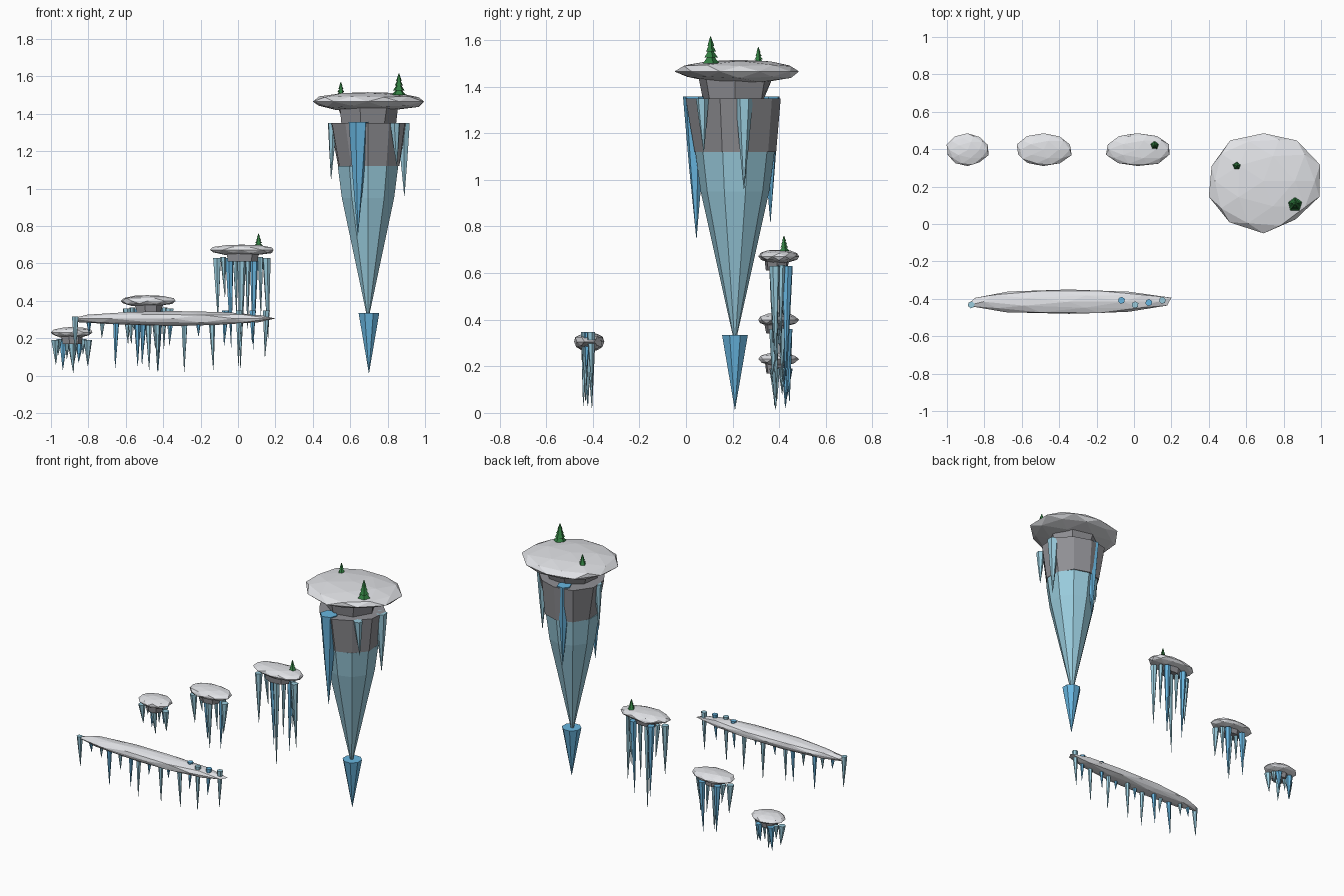
import bpy
import bmesh
import math
import random
from mathutils import Vector, Matrix

default_cube = bpy.data.objects.get("Cube")
if default_cube:
    bpy.data.objects.remove(default_cube, do_unlink=True)


def make_material(name, red, green, blue):
    material = bpy.data.materials.new(name)
    material.use_nodes = True
    color = (red, green, blue, 1)
    material.diffuse_color = color
    shader = next(n for n in material.node_tree.nodes if n.type == "BSDF_PRINCIPLED")
    shader.inputs["Base Color"].default_value = color
    shader.inputs["Roughness"].default_value = 0.8
    return material


SNOW = make_material("snow", 0.75, 0.76, 0.79)
ROCK = make_material("grey rock", 0.28, 0.28, 0.30)
PALE_ICE = make_material("pale ice", 0.32, 0.60, 0.72)
BLUE_ICE = make_material("blue ice", 0.14, 0.47, 0.75)
PINE = make_material("pine green", 0.03, 0.20, 0.05)
BARK = make_material("bark", 0.10, 0.05, 0.02)


def finish(name, bm, materials):
    bmesh.ops.recalc_face_normals(bm, faces=bm.faces)
    mesh = bpy.data.meshes.new(name)
    bm.to_mesh(mesh)
    bm.free()
    for material in materials:
        mesh.materials.append(material)
    part = bpy.data.objects.new(name, mesh)
    bpy.context.collection.objects.link(part)
    return part


def add_loft(bm, center, rings, sides, slot=0, lean=(0, 0), jitter=0, turn=0):
    """Stack polygon rings given as (height, radius) and cap both ends."""
    loops = []
    for index, (height, radius) in enumerate(rings):
        share = index / (len(rings) - 1)
        loop = []
        for side in range(sides):
            angle = turn + math.tau * side / sides
            reach = radius * (1 + random.uniform(-jitter, jitter))
            loop.append(bm.verts.new((
                center[0] + lean[0] * share + reach * math.cos(angle),
                center[1] + lean[1] * share + reach * math.sin(angle),
                height)))
        loops.append(loop)
    faces = [bm.faces.new(loops[0]), bm.faces.new(loops[-1])]
    for lower, upper in zip(loops, loops[1:]):
        for side in range(sides):
            after = (side + 1) % sides
            faces.append(bm.faces.new((lower[side], lower[after], upper[after], upper[side])))
    for face in faces:
        face.material_index = slot


def snow_cap(name, low, high, seed):
    """Roughened low-poly ball squashed to fill a box."""
    random.seed(seed)
    bm = bmesh.new()
    bmesh.ops.create_icosphere(bm, subdivisions=2, radius=1)
    for vert in bm.verts:
        vert.co *= random.uniform(0.94, 1.06)
    for axis in range(3):
        values = [vert.co[axis] for vert in bm.verts]
        start, span = min(values), max(values) - min(values)
        for vert in bm.verts:
            share = (vert.co[axis] - start) / span
            vert.co[axis] = low[axis] + share * (high[axis] - low[axis])
    return finish(name, bm, [SNOW])


def rock_block(name, center, size, bottom, top, seed):
    """Irregular rock slab, wider at the top."""
    random.seed(seed)
    bm = bmesh.new()
    add_loft(bm, (0, 0), [(bottom, 0.85), (top, 1)], 7, jitter=0.08)
    bmesh.ops.transform(bm, verts=bm.verts, matrix=Matrix.Translation(Vector((*center, 0)))
                        @ Matrix.Diagonal((size[0], size[1], 1, 1)))
    return finish(name, bm, [ROCK])


def icicles(name, items):
    """Each item is x, y, top, tip, radius, slot (0 pale, 1 blue)."""
    random.seed(name)
    bm = bmesh.new()
    for x, y, top, tip, radius, slot in items:
        lean = (random.uniform(-0.01, 0.01), random.uniform(-0.01, 0.01))
        middle = top + (tip - top) * 0.5
        add_loft(bm, (x, y), [(top, radius), (middle, radius * 0.55), (tip, 0.001)],
                 6, slot, lean, turn=random.uniform(0, 1))
    return finish(name, bm, [PALE_ICE, BLUE_ICE])


def pine_tree(name, x, y, base, height, radius):
    bm = bmesh.new()
    add_loft(bm, (x, y), [(base - height * 0.1, radius * 0.25),
                          (base + height * 0.2, radius * 0.25)], 5, 1)
    for tier in range(4):
        start = base + height * (0.08 + tier * 0.2)
        width = radius * (1 - tier * 0.2)
        add_loft(bm, (x, y), [(start, width), (start + height * 0.32, width * 0.12)],
                 5, turn=math.pi / 2)
    return finish(name, bm, [PINE, BARK])


# Large floating island
snow_cap("large_snow_cap", (0.40, -0.05, 1.415), (0.995, 0.485, 1.515), 4)
rock_block("large_rock_neck", (0.69, 0.21), (0.17, 0.16), 1.345, 1.43, 2)

hub = (0.695, 0.21)
random.seed(6)
crown = bmesh.new()
add_loft(crown, hub, [(1.12, 0.168), (1.35, 0.205)], 10, jitter=0.09, turn=math.pi / 2)
finish("large_rock_crown", crown, [ROCK])

body = bmesh.new()
add_loft(body, hub, [(1.12, 0.17), (0.95, 0.147), (0.335, 0.01)], 10, turn=math.pi / 2)
finish("large_ice_body", body, [PALE_ICE])

tip = bmesh.new()
add_loft(tip, (0.70, 0.21), [(0.335, 0.06), (0.015, 0.001)], 8, turn=math.pi / 8)
finish("large_ice_tip", tip, [BLUE_ICE])

icicles("large_icicles", [
    (0.645, 0.04, 1.357, 0.75, 0.055, 1),
    (0.65, 0.36, 1.357, 0.82, 0.045, 1),
    (0.505, 0.21, 1.35, 1.05, 0.026, 0),
    (0.885, 0.25, 1.35, 0.96, 0.038, 0),
    (0.84, 0.07, 1.35, 1.12, 0.028, 0),
])
pine_tree("front_pine", 0.86, 0.105, 1.49, 0.125, 0.04)
pine_tree("back_pine", 0.55, 0.31, 1.495, 0.075, 0.025)

# Three stepping islands behind the long ledge
steps = [
    ("low", -0.89, 0.112, 0.20, 0.26, [0.06, 0.03, 0.015, 0.07, 0.05]),
    ("middle", -0.48, 0.147, 0.37, 0.43, [0.17, 0.05, 0.03, 0.02, 0.16]),
    ("high", 0.02, 0.17, 0.64, 0.70, [0.30, 0.15, 0.04, 0.14, 0.20]),
]
for seed, (name, x, half, bottom, top, tips) in enumerate(steps):
    snow_cap(name + "_snow_cap", (x - half, 0.31, bottom), (x + half, 0.485, top), seed)
    rock_block(name + "_rock", (x, 0.39), (half * 0.55, 0.055),
               bottom - 0.03, bottom + 0.02, seed)
    spikes = []
    for index, end in enumerate(tips):
        spread = (index - 2) / 2
        depth = 0.38 + 0.055 * (index % 2)
        spikes.append((x + spread * half * 0.78, depth, bottom - 0.01, end, 0.023, index % 2))
        if index < 4:
            spikes.append((x + (spread + 0.25) * half * 0.78, 0.41, bottom - 0.005,
                           end + (bottom - end) * 0.35, 0.016, 0))
    icicles(name + "_icicles", spikes)
pine_tree("small_pine", 0.11, 0.42, 0.69, 0.07, 0.023)

# Long thin ledge at the front
snow_cap("long_snow_ledge", (-0.89, -0.48, 0.265), (0.20, -0.35, 0.345), 9)
tips = [0.11, 0.22, 0.20, 0.04, 0.17, 0.06, 0.03, 0.19, 0.02, 0.21, 0.03, 0.16, 0.05, 0.17, 0.10]
spikes = []
for index, end in enumerate(tips):
    x = -0.87 + index * 0.073
    top = 0.315 if index < 11 else 0.348
    depth = -0.42 + 0.012 * (index % 3 - 1)
    spikes.append((x, depth, top, end, 0.019, index % 2))
icicles("ledge_icicles", spikes)
